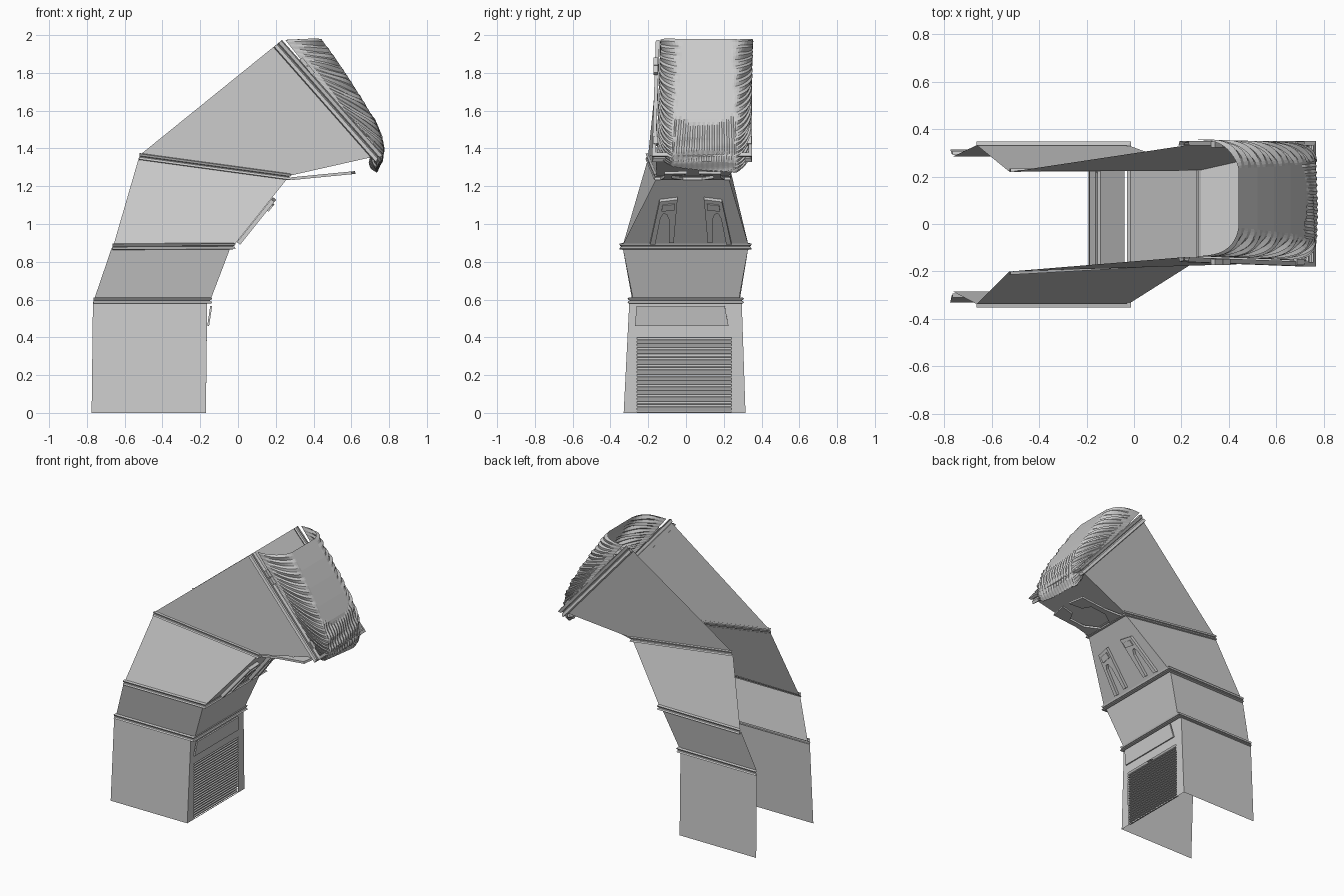
import bpy, math, random
from mathutils import Vector as V

if "Cube" in bpy.data.objects:
    bpy.data.objects.remove(bpy.data.objects["Cube"])

random.seed(4)


def make(name, verts, faces):
    me = bpy.data.meshes.new(name)
    me.from_pydata([tuple(v) for v in verts], [], faces)
    me.update()
    ob = bpy.data.objects.new(name, me)
    bpy.context.collection.objects.link(ob)
    return ob


def grid(name, rows):
    n = len(rows[0])
    faces = [(i * n + j, i * n + j + 1, (i + 1) * n + j + 1, (i + 1) * n + j)
             for i in range(len(rows) - 1) for j in range(n - 1)]
    return make(name, [p for r in rows for p in r], faces)


def channel(name, lo, hi, front=True):
    # each loop: back -y, front -y, front +y, back +y
    if front:
        return grid(name, [lo, hi])
    return make(name, lo + hi, [(0, 1, 5, 4), (2, 3, 7, 6)])


def loop(back, front, yb, yf):
    return [V((back[0], yb[0], back[1])), V((front[0], yf[0], front[1])),
            V((front[0], yf[1], front[1])), V((back[0], yb[1], back[1]))]


def trim(name, pts, width=0.034, out=0.018):
    # double-lipped joint strip running round the three closed sides
    d = (pts[1] - pts[0]).normalized()
    up = V((-d.z, 0, d.x)).normalized()
    fwd = V((d.x, 0, d.z)).normalized()
    outs = [V((0, -1, 0)), V((0, -1, 0)) + fwd, V((0, 1, 0)) + fwd, V((0, 1, 0))]
    prof = [(-0.5, 0.0), (-0.4, 1.0), (-0.1, 0.7), (0, 0.15), (0.1, 0.7), (0.4, 1.0), (0.5, 0.0)]
    return grid(name, [[p + up * (a * width) + o * (b * out) for p, o in zip(pts, outs)]
                       for a, b in prof])


def mix(a, b, t):
    return a + (b - a) * t


# Body sections
s1a = loop((-0.775, 0), (-0.17, 0), (-0.33, 0.315), (-0.33, 0.315))
s1b = loop((-0.768, 0.59), (-0.163, 0.59), (-0.3, 0.295), (-0.3, 0.295))
s2a = loop((-0.762, 0.6), (-0.145, 0.6), (-0.285, 0.285), (-0.28, 0.28))
s2b = loop((-0.668, 0.875), (-0.04, 0.875), (-0.335, 0.33), (-0.335, 0.33))
s3a = loop((-0.66, 0.885), (-0.02, 0.89), (-0.335, 0.33), (-0.335, 0.33))
s3b = loop((-0.525, 1.35), (0.265, 1.245), (-0.2, 0.22), (-0.155, 0.225))
s4a = loop((-0.52, 1.365), (0.27, 1.255), (-0.2, 0.22), (-0.155, 0.225))
s4b = loop((0.21, 1.955), (0.735, 1.36), (-0.14, 0.33), (-0.16, 0.33))
channel("base_sides", s1a, s1b, front=False)
channel("lower_section", s2a, s2b)
channel("middle_section", s3a, s3b)
channel("upper_section", s4a, s4b)
trim("joint_trim_low", [mix(a, b, 0.5) for a, b in zip(s1b, s2a)])
trim("joint_trim_mid", [mix(a, b, 0.5) for a, b in zip(s2b, s3a)])
trim("joint_trim_high", [mix(a, b, 0.5) for a, b in zip(s3b, s4a)], 0.036, 0.014)
trim("head_trim", s4b, 0.06, 0.02)

# Base front with louvre opening
fx = lambda z: -0.17 + 0.012 * z
y0, y1, zt = -0.26, 0.24, 0.4
make("base_front",
     [s1a[1], s1a[2], s1b[2], s1b[1], (fx(0), y0, 0.005), (fx(0), y1, 0.005),
      (fx(zt), y1, zt), (fx(zt), y0, zt)],
     [(0, 1, 5, 4), (1, 2, 6, 5), (2, 3, 7, 6), (3, 0, 4, 7)])
vs, fs = [], []
for k in range(22):
    z = 0.008 + k * 0.0178
    x = fx(z)
    b = len(vs)
    prof = [(-0.022, 0.02), (-0.002, 0.007), (-0.002, 0.0), (-0.02, 0.003)]
    vs += [(x + dx, y, z + dz) for y in (y0, y1) for dx, dz in prof]
    fs += [(b + i, b + i + 1, b + i + 5, b + i + 4) for i in range(3)]
make("louvre_slats", vs, fs)

# Tilted hatch plate above the louvre
hatch = make("hatch_plate", [(-0.153, -0.27, 0.46), (-0.153, 0.225, 0.46),
                             (-0.137, 0.205, 0.565), (-0.137, -0.262, 0.565)], [(0, 1, 2, 3)])
sol = hatch.modifiers.new("thick", 'SOLIDIFY')
sol.thickness = 0.01


def plate(name, outline, base, along, normal, lift, depth):
    # closed outline of (y, distance along slope), extruded off a sloping panel
    n = len(outline)
    vs = [V((base[0], y, base[1])) + along * d + normal * h
          for h in (lift, lift + depth) for y, d in outline]
    fs = [(i, (i + 1) % n, n + (i + 1) % n, n + i) for i in range(n)]
    fs += [tuple(range(n, 2 * n)), tuple(reversed(range(n)))]
    return make(name, vs, fs)


# Raised arch vents on the sloping neck panel
al = V((0.285, 0, 0.355)).normalized()
no = V((al.z, 0, -al.x))
for tag, sg in (("left", -1), ("right", 1)):
    m = lambda pts: [(0.025 + sg * y, d) for y, d in pts]
    arch = [(0.215, 0.02), (0.165, 0.31), (0.07, 0.325), (0.09, 0.03), (0.115, 0.03),
            (0.115, 0.19), (0.127, 0.225), (0.145, 0.23), (0.16, 0.2), (0.188, 0.02)]
    plate("arch_vent_" + tag, m(arch), (-0.02, 0.89), al, no, 0.002, 0.022)
    plate("vent_bar_" + tag, m([(0.155, 0.25), (0.15, 0.29), (0.085, 0.3), (0.085, 0.26)]),
          (-0.02, 0.89), al, no, 0.024, 0.008)

# Throat plates below the head
al2 = V((0.465, 0, 0.105)).normalized()
no2 = V((al2.z, 0, -al2.x))
for tag, sg in (("left", -1), ("right", 1)):
    m = lambda pts: [(0.035 + sg * y, d) for y, d in pts]
    plate("throat_plate_" + tag,
          m([(0.17, 0.01), (0.15, 0.13), (0.15, 0.33), (0.03, 0.35), (0.05, 0.25), (0.11, 0.22), (0.11, 0.1), (0.05, 0.01)]),
          (0.27, 1.25), V((0.36, 0, 0.035)).normalized(), no2, 0.004, 0.015)

# Wrinkled head shell
prof = [(0.44, 1.98), (0.52, 1.87), (0.59, 1.765), (0.66, 1.655), (0.72, 1.555),
        (0.76, 1.46), (0.772, 1.39), (0.762, 1.33), (0.735, 1.285), (0.7, 1.335)]
NT, NS = 54, 48
out = V((0.777, 0, 0.63))
rows = []
for i in range(NT + 1):
    t = i / NT
    P = mix(V((0.25, 0, 1.975)), V((0.735, 0, 1.365)), t)
    f = t * (len(prof) - 1)
    k = min(int(f), len(prof) - 2)
    Q = mix(V((prof[k][0], 0, prof[k][1])), V((prof[k + 1][0], 0, prof[k + 1][1])), f - k)
    flat = 0.125 + 0.035 * min(1, t * 1.6)
    yc = 0.11 - 0.02 * t
    row = []
    for j in range(NS + 1):
        s = -1 + 2 * j / NS
        sg = 1 if s > 0 else -1
        q = max(0, (abs(s) - 0.5) * 2)
        side = math.sin(q * math.pi / 2) ** 1.2
        y = yc + sg * (flat * min(1, abs(s) * 2) + (0.245 - flat) * side)
        h = math.cos(q * math.pi / 2) ** 0.8 if q < 1 else 0
        p = mix(P, Q, h)
        p.y = y
        bulge = math.sin(q * math.pi)
        if q > 0:
            w = (0.011 * (i % 2) + 0.006 * math.sin(i * 0.9 + j * 0.3)) * bulge
            p += (out * 0.8 + V((0, sg * 0.8, 0))) * w
        elif t > 0.42 + 0.06 * (1 - (s * 2) ** 2):
            p += out * (0.007 * (j % 2) - 0.006 + 0.005 * math.sin(i * 0.8 + j * 0.2))
        if t > 0.7:
            p.z -= (t - 0.7) / 0.3 * 0.16 * (y - 0.12) * h
        row.append(p)
    rows.append(row)
grid("wrinkled_head_shell", rows)

# Small fixing lugs on the head trim
for k, t in enumerate((0.2, 0.27, 0.9)):
    for y, sg in ((-0.16, -1), (0.335, 1)):
        c = mix(V((0.25, y, 1.975)), V((0.745, y, 1.38)), t)
        bpy.ops.mesh.primitive_cube_add(size=1, location=c, rotation=(0, math.radians(50.5), 0))
        ob = bpy.context.object
        ob.name = f"trim_lug_{k}_{'a' if sg < 0 else 'b'}"
        ob.scale = (0.05, 0.025, 0.02)
